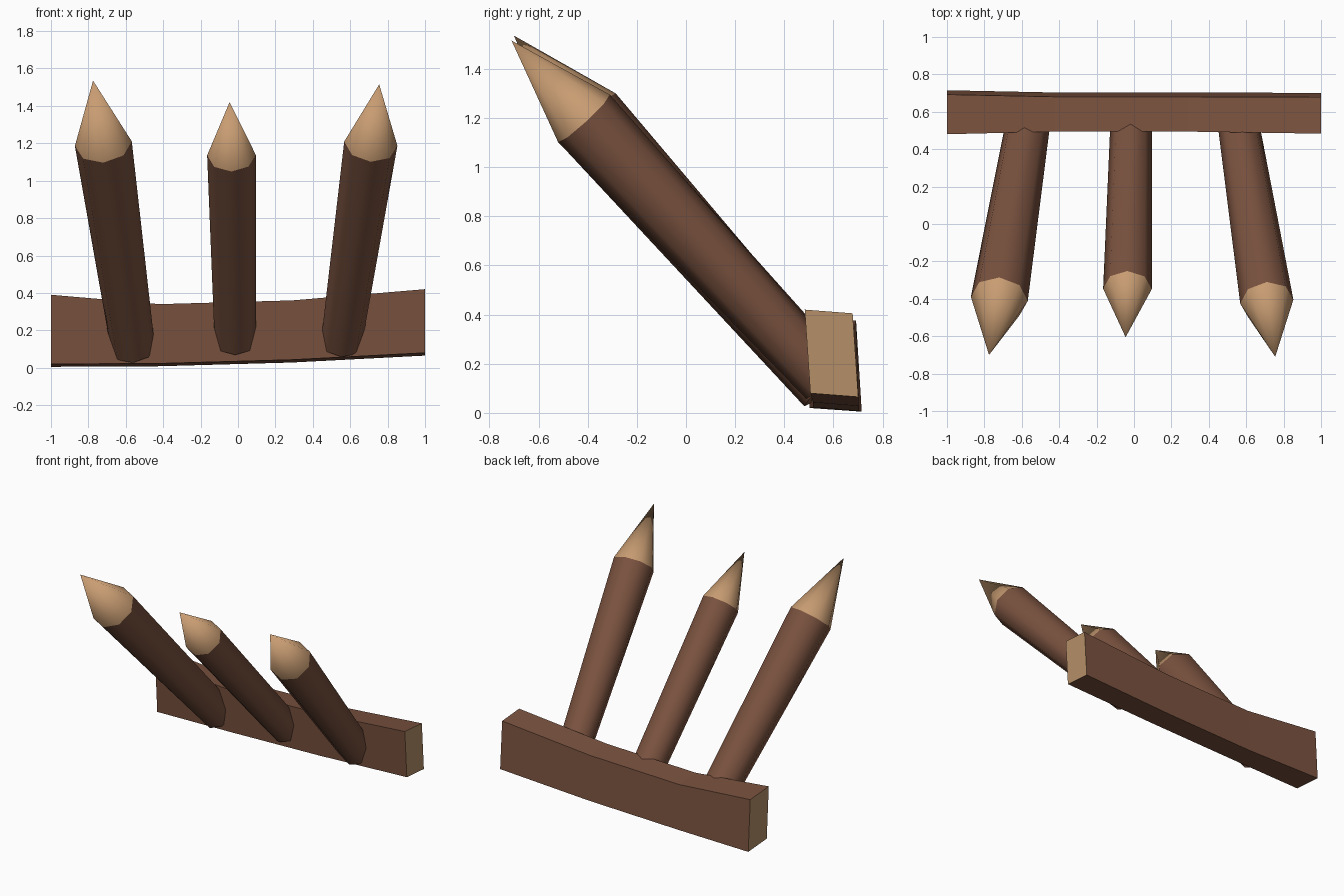
import bpy, bmesh, math
from mathutils import Vector

if "Cube" in bpy.data.objects:
    bpy.data.objects.remove(bpy.data.objects["Cube"])


def material(name, rgb):
    m = bpy.data.materials.new(name)
    m.diffuse_color = (*rgb, 1)
    m.use_nodes = True
    m.node_tree.nodes["Principled BSDF"].inputs["Base Color"].default_value = m.diffuse_color
    return m


BARK = material("brown bark", (0.195, 0.085, 0.050))
TIP = material("cut wood tip", (0.58, 0.335, 0.17))
END = material("sawn end", (0.46, 0.275, 0.135))


def make(name, bm, mats, smooth=False):
    bmesh.ops.recalc_face_normals(bm, faces=bm.faces[:])
    me = bpy.data.meshes.new(name)
    bm.to_mesh(me)
    bm.free()
    for m in mats:
        me.materials.append(m)
    ob = bpy.data.objects.new(name, me)
    bpy.context.collection.objects.link(ob)
    if smooth:
        bpy.ops.object.select_all(action='DESELECT')
        bpy.context.view_layer.objects.active = ob
        ob.select_set(True)
        bpy.ops.object.shade_smooth_by_angle(angle=math.radians(55))
    return ob


def ring(bm, centre, axis, r, sides=8):
    # ring square to the axis, with one corner on the underside
    u = (Vector((1, 0, 0)) - axis * axis.x).normalized()
    v = axis.cross(u)
    return [bm.verts.new(centre + r * (math.cos(a) * u + math.sin(a) * v))
            for a in (2 * math.pi * i / sides for i in range(sides))]


def bridge(bm, a, b):
    n = len(a)
    for i in range(n):
        bm.faces.new((a[i], a[(i + 1) % n], b[(i + 1) % n], b[i]))


# Sagging crossbeam: x, then front y, back y, bottom z, top z (slightly leaning)
bm = bmesh.new()
loops = []
for x, yf, yb, zb, zt in [(-1, 0.48, 0.692, 0.005, 0.39), (-0.42, 0.494, 0.68, 0.008, 0.34),
                          (0.29, 0.494, 0.68, 0.028, 0.36), (1, 0.483, 0.678, 0.065, 0.42)]:
    loops.append([bm.verts.new(p) for p in ((x, yf, zt), (x, yb, zt - 0.015),
                                            (x, yb + 0.023, zb), (x, yf + 0.023, zb + 0.015))])
for a, b in zip(loops, loops[1:]):
    bridge(bm, a, b)
for end in (loops[0], loops[-1]):
    bm.faces.new(end).material_index = 1
make("crossbeam", bm, [BARK, END])

# Sharpened stakes: base, base radius, shoulder, shoulder radius, point
stakes = {
    "left": ((-0.562, 0.57, 0.105), 0.118, (-0.72, -0.40, 1.198), 0.153, (-0.775, -0.70, 1.535)),
    "middle": ((-0.015, 0.57, 0.143), 0.11, (-0.035, -0.347, 1.137), 0.13, (-0.045, -0.605, 1.42)),
    "right": ((0.553, 0.57, 0.132), 0.11, (0.71, -0.415, 1.198), 0.143, (0.755, -0.71, 1.515)),
}
for side, (base, rb, top, rt, point) in stakes.items():
    base, top = Vector(base), Vector(top)
    axis = (top - base).normalized()
    # shaft
    bm = bmesh.new()
    lo, hi = ring(bm, base, axis, rb), ring(bm, top, axis, rt)
    bridge(bm, lo, hi)
    bm.faces.new(lo)
    bm.faces.new(hi)
    make(side + "_stake", bm, [BARK], True)
    # pointed tip
    bm = bmesh.new()
    hi = ring(bm, top, axis, rt)
    apex = bm.verts.new(point)
    for i in range(len(hi)):
        bm.faces.new((hi[i], hi[(i + 1) % len(hi)], apex))
    make(side + "_stake_tip", bm, [TIP], True)
